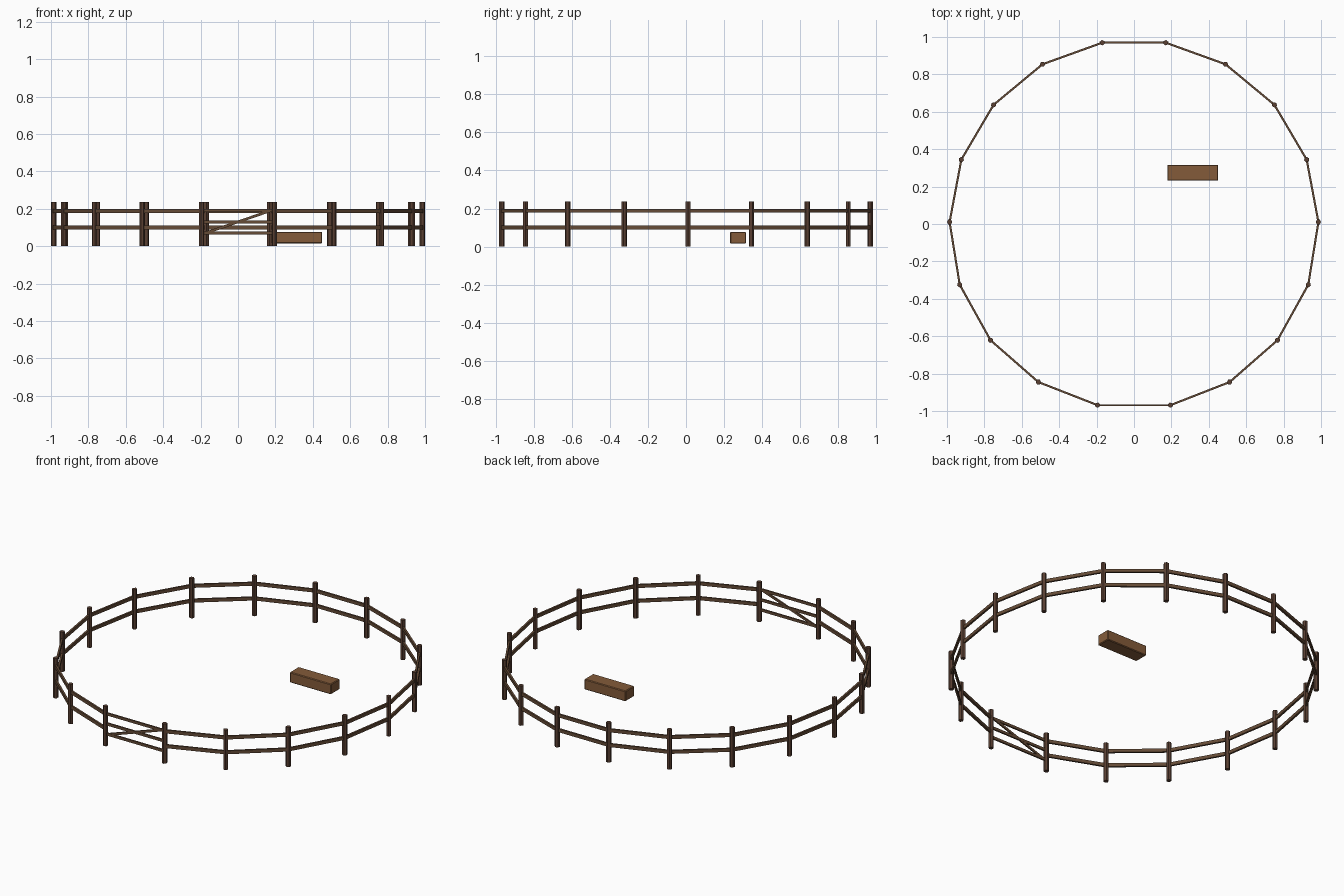
import bpy, bmesh, math
from mathutils import Vector, Matrix

if "Cube" in bpy.data.objects:
    bpy.data.objects.remove(bpy.data.objects["Cube"])


def material(name, col):
    m = bpy.data.materials.new(name)
    m.diffuse_color = (*col, 1)
    m.use_nodes = True
    m.node_tree.nodes["Principled BSDF"].inputs["Base Color"].default_value = m.diffuse_color
    return m


POST = material("post_wood", (0.10, 0.05, 0.032))
RAIL = material("rail_wood", (0.13, 0.07, 0.037))
TROUGH = material("trough_wood", (0.23, 0.105, 0.042))


def finish(bm, name, mat):
    bmesh.ops.recalc_face_normals(bm, faces=bm.faces)
    me = bpy.data.meshes.new(name)
    bm.to_mesh(me)
    bm.free()
    me.materials.append(mat)
    ob = bpy.data.objects.new(name, me)
    bpy.context.collection.objects.link(ob)
    return ob


def beam(name, a, b, thick, high, mat):
    """Rectangular board running from a to b."""
    a, b = Vector(a), Vector(b)
    d = (b - a).normalized()
    side = Vector((0, 0, 1)).cross(d).normalized()
    up = d.cross(side)
    rot = Matrix((d, side, up)).transposed().to_4x4()
    bm = bmesh.new()
    bmesh.ops.create_cube(bm, size=1, matrix=Matrix.Translation((a + b) / 2) @ rot
                          @ Matrix.Diagonal(((b - a).length, thick, high, 1)))
    return finish(bm, name, mat)


def post(name, x, y, ang):
    bm = bmesh.new()
    bmesh.ops.create_cone(bm, cap_ends=True, segments=6, radius1=0.0145, radius2=0.0145, depth=0.236,
                          matrix=Matrix.Translation((x, y, 0.118)) @ Matrix.Rotation(ang, 4, 'Z'))
    return finish(bm, name, POST)


# Ring of posts, leaving a wider gap for the gate at the front
R, GAP, N = 0.986, math.radians(11.4), 18
step = (2 * math.pi - 2 * GAP) / (N - 1)
pts = []
for i in range(N):
    t = GAP + i * step
    pts.append((R * math.sin(t), -R * math.cos(t) - 0.002))
    post(f"post_{i + 1}", *pts[-1], t)

# Two rails between neighbouring posts
for i in range(N - 1):
    for label, z in (("lower", 0.10), ("upper", 0.188)):
        beam(f"{label}_rail_{i + 1}", (*pts[i], z), (*pts[i + 1], z), 0.011, 0.02, RAIL)

# Gate with three bars and a diagonal brace
gx, gy = pts[0]
for i, z in enumerate((0.07, 0.13, 0.19)):
    beam(f"gate_bar_{i + 1}", (-gx, gy, z), (gx, gy, z), 0.009, 0.016, RAIL)
beam("gate_brace", (-gx + 0.02, gy, 0.07), (gx - 0.02, gy, 0.19), 0.008, 0.014, RAIL)

# Trough inside the pen
trough = beam("trough", (0.178, 0.274, 0.046), (0.45, 0.274, 0.046), 0.084, 0.062, TROUGH)
bev = trough.modifiers.new("bevel", 'BEVEL')
bev.width = 0.004
bev.segments = 1
